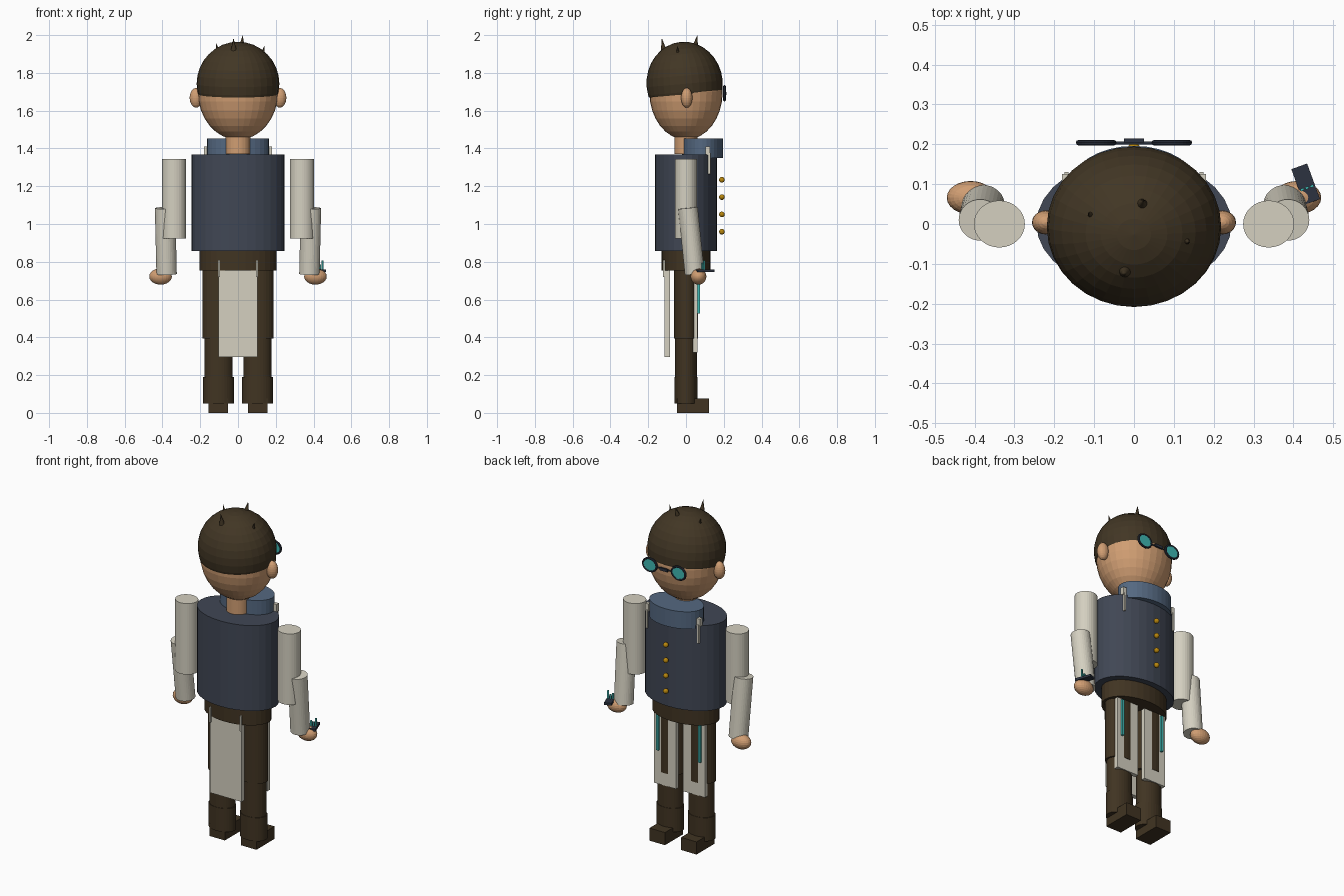
import bpy, bmesh
from math import radians
from mathutils import Vector, Matrix

cube = bpy.data.objects.get("Cube")
if cube:
    bpy.data.objects.remove(cube, do_unlink=True)


def material(name, rgb):
    m = bpy.data.materials.new(name)
    m.use_nodes = True
    m.diffuse_color = (*rgb, 1)
    bsdf = next(n for n in m.node_tree.nodes if n.type == 'BSDF_PRINCIPLED')
    bsdf.inputs["Base Color"].default_value = (*rgb, 1)
    return m


HAIR = material("dark brown hair", (.054, .037, .018))
BROWN = material("brown trousers", (.052, .034, .016))
SKIN = material("tan skin", (.63, .34, .17))
NAVY = material("navy waistcoat", (.052, .063, .09))
COLLAR = material("blue collar", (.09, .14, .22))
CREAM = material("cream cloth", (.66, .63, .53))
TEAL = material("teal glow", (.05, .48, .45))
GOLD = material("gold", (.48, .24, .004))
DARK = material("dark metal", (.025, .032, .05))


def finish(name, bm, mat, loc, size, rot):
    """Scale, turn and place a unit mesh, then make it an object."""
    place = Matrix.LocRotScale(Vector(loc), rot, Vector(size))
    bmesh.ops.transform(bm, matrix=place, verts=bm.verts)
    me = bpy.data.meshes.new(name)
    bm.to_mesh(me)
    bm.free()
    me.materials.append(mat)
    ob = bpy.data.objects.new(name, me)
    bpy.context.scene.collection.objects.link(ob)
    return ob


def turn(axis, degrees):
    return Matrix.Rotation(radians(degrees), 3, axis).to_quaternion()


def ball(name, mat, loc, radii, cut=None, rot=None, segs=32):
    bm = bmesh.new()
    bmesh.ops.create_uvsphere(bm, u_segments=segs, v_segments=segs // 2, radius=1)
    if cut is not None:
        geom = bm.verts[:] + bm.edges[:] + bm.faces[:]
        res = bmesh.ops.bisect_plane(bm, geom=geom, plane_co=(0, 0, cut),
                                     plane_no=(0, 0, 1), clear_inner=True)
        rim = [e for e in res["geom_cut"] if isinstance(e, bmesh.types.BMEdge)]
        bmesh.ops.contextual_create(bm, geom=rim)
    return finish(name, bm, mat, loc, radii, rot)


def box(name, mat, loc, size, rot=None):
    bm = bmesh.new()
    bmesh.ops.create_cube(bm, size=1)
    return finish(name, bm, mat, loc, size, rot)


def tube(name, mat, start, end, rx, ry, taper=1, segs=32):
    """Elliptical cylinder or cone from start to end."""
    a, b = Vector(start), Vector(end)
    bm = bmesh.new()
    bmesh.ops.create_cone(bm, cap_ends=True, segments=segs, radius1=1,
                          radius2=taper, depth=1)
    rot = Vector((0, 0, 1)).rotation_difference(b - a)
    return finish(name, bm, mat, (a + b) / 2, (rx, ry, (b - a).length), rot)


# Head, hair and neck
ball("head", SKIN, (0, 0, 1.698), (.212, .194, .252))
ball("hair_cap", HAIR, (0, -.007, 1.742), (.219, .202, .223), cut=-.25, rot=turn('X', 5))
tube("neck", SKIN, (0, 0, 1.37), (0, 0, 1.5), .065, .06)
for i, (x, y, z, tx, ty, tz, r) in enumerate([
        (.018, .045, 1.92, .025, .06, 2, .02),
        (-.022, -.115, 1.9, -.024, -.128, 1.985, .02),
        (-.105, .022, 1.91, -.116, .026, 1.957, .011),
        (.128, -.042, 1.89, .14, -.046, 1.945, .012)]):
    tube(f"hair_spike_{i + 1}", HAIR, (x, y, z), (tx, ty, tz), r, r, taper=0, segs=16)

# Torso, collar, waist and buttons
tube("waistcoat", NAVY, (0, 0, .858), (0, 0, 1.367), .245, .165)
tube("collar", COLLAR, (0, .088, 1.35), (0, .088, 1.452), .164, .108)
tube("waist", BROWN, (0, 0, .755), (0, 0, .858), .203, .13)
for i in range(4):
    ball(f"button_{i + 1}", GOLD, (0, .19, .959 + i * .0917), (.015, .015, .015), segs=16)

# Goggle bridge
box("goggle_bridge", DARK, (0, .209, 1.69), (.05, .01, .016))
tube("goggle_bar", DARK, (-.055, .203, 1.69), (.055, .203, 1.69), .004, .004, segs=12)


def goggle_rim(name, x):
    bpy.ops.mesh.primitive_torus_add(major_radius=.044, minor_radius=.007,
                                     major_segments=32, minor_segments=8,
                                     location=(x, .204, 1.692),
                                     rotation=(radians(90), 0, 0))
    ob = bpy.context.object
    ob.name = name
    ob.scale.y = .85
    ob.data.materials.append(DARK)


# Mirrored parts
for side, s in (("left", 1), ("right", -1)):
    ball(f"{side}_ear", SKIN, (s * .222, .004, 1.668), (.034, .03, .052), segs=24)
    goggle_rim(f"{side}_goggle_rim", s * .095)
    tube(f"{side}_lens", TEAL, (s * .095, .2, 1.692), (s * .095, .208, 1.692), .042, .036)

    # Pocket tool clipped to the chest
    box(f"{side}_tool_head", CREAM, (s * .17, .115, 1.388), (.022, .022, .045))
    box(f"{side}_tool_stem", CREAM, (s * .17, .123, 1.32), (.01, .014, .11))

    # Arm
    tube(f"{side}_upper_arm", CREAM, (s * .338, 0, .922), (s * .338, 0, 1.345), .064, .059)
    tube(f"{side}_forearm", CREAM, (s * .378, .046, .735), (s * .386, .01, 1.085), .054, .052)
    ball(f"{side}_hand", SKIN, (s * .41, .066, .722), (.06, .042, .043), segs=24)

    # Leg
    tube(f"{side}_thigh", BROWN, (s * .1, 0, .395), (s * .1, 0, .77), .089, .064)
    tube(f"{side}_shin", BROWN, (s * .103, 0, .18), (s * .103, 0, .4), .075, .058)
    tube(f"{side}_boot", BROWN, (s * .103, 0, .05), (s * .103, 0, .19), .081, .06)
    box(f"{side}_foot", BROWN, (s * .104, .037, .038), (.102, .17, .075))

    # Split apron panel with a glowing strip, and a tie behind
    box(f"{side}_apron_panel", CREAM, (s * .095, .049, .55), (.145, .025, .46))
    box(f"{side}_glow_strip", TEAL, (s * .138, .068, .635), (.014, .014, .22))
    box(f"{side}_apron_tie", CREAM, (s * .1, -.115, .765), (.01, .015, .09))

# Back apron
box("back_apron", CREAM, (0, -.1, .535), (.208, .028, .476))

# Hand device with light bars
lean = turn('Z', 20)
box("device", DARK, (.431, .1, .753), (.042, .095, .014), lean)
for i, height in enumerate((.035, .028, .05)):
    offset = lean @ Vector(((i - 1) * .013, -.01, 0))
    box(f"device_light_{i + 1}", TEAL, (.431 + offset.x, .1 + offset.y, .758 + height / 2),
        (.009, .006, height), lean)
